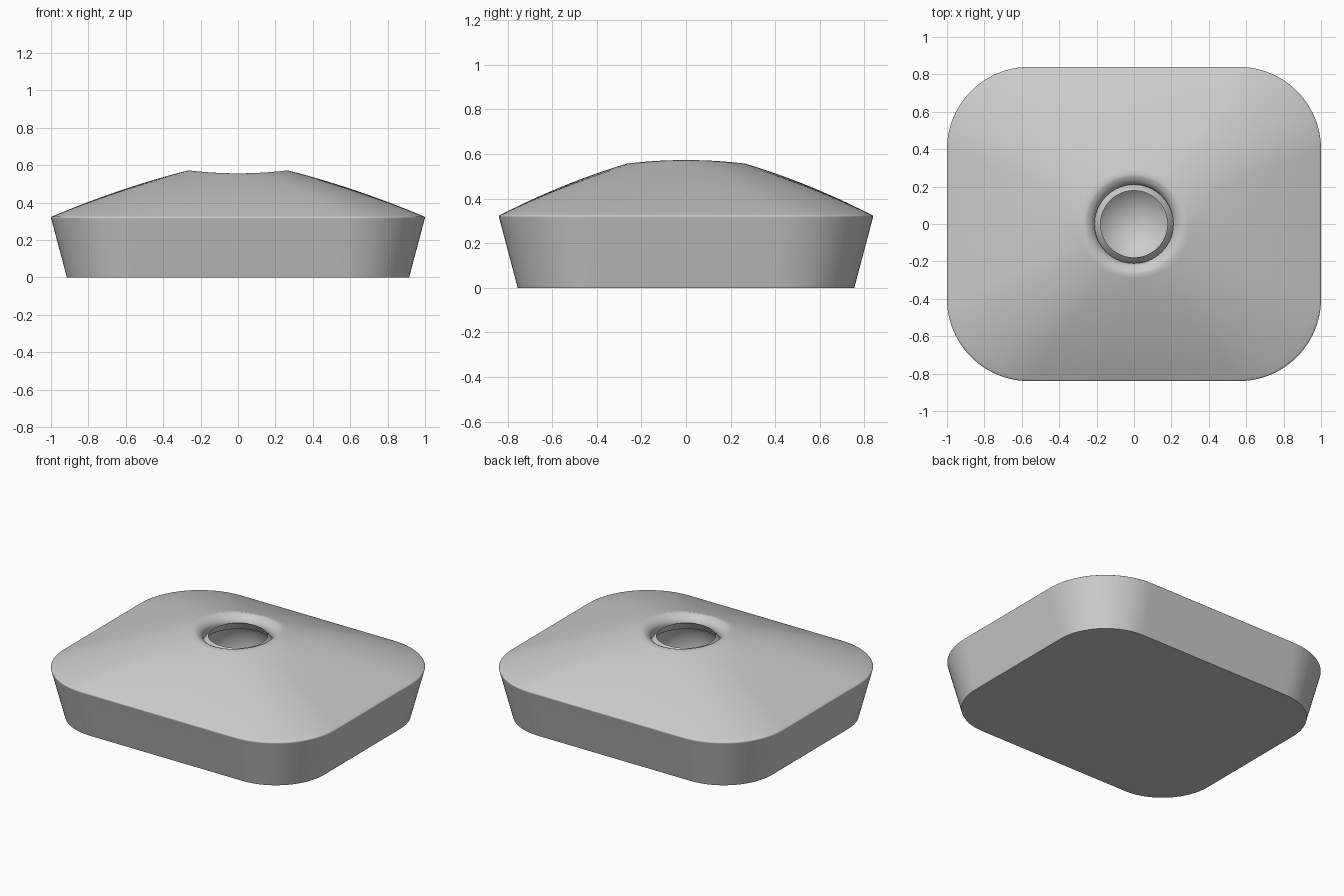
import bpy, bmesh, math

cube = bpy.data.objects.get("Cube")
if cube:
    bpy.data.objects.remove(cube, do_unlink=True)

HALF_X, HALF_Y, CORNER = 1.0, 0.84, 0.44
RIM_Z = 0.325
ARC, SIDE = 24, 20


def outline(inset):
    """Rounded rectangle, moved inward by inset, with evenly split sides."""
    r = CORNER - inset
    cx, cy = HALF_X - CORNER, HALF_Y - CORNER
    corners = []
    for k, (sx, sy) in enumerate([(1, 1), (-1, 1), (-1, -1), (1, -1)]):
        angles = [(k + i / ARC) * math.pi / 2 for i in range(ARC + 1)]
        corners.append([(sx * cx + r * math.cos(a), sy * cy + r * math.sin(a)) for a in angles])
    points = []
    for k, arc in enumerate(corners):
        points += arc
        (ax, ay), (bx, by) = arc[-1], corners[(k + 1) % 4][0]
        points += [(ax + (bx - ax) * i / SIDE, ay + (by - ay) * i / SIDE) for i in range(1, SIDE)]
    return points


RAYS = [math.atan2(y, x) for x, y in outline(0)]


def lip_z(a):
    return 0.565 + 0.008 * math.cos(2 * a)


def round_ring(radius, drop):
    """Circle around the opening, following the wavy lip."""
    return [(radius * math.cos(a), radius * math.sin(a), lip_z(a) - drop) for a in RAYS]


rings = []
# Sloping side wall and small rounded rim
for inset, z in [(0.085, 0), (0.004, 0.305), (0.001, 0.316), (0, 0.321), (0.003, RIM_Z)]:
    rings.append([(x, y, z) for x, y in outline(inset)])

# Domed top, blended from the rounded rectangle to the circular lip
edge = outline(0.012)
STEPS = 24
for i in range(STEPS):
    t = i / STEPS
    ring = []
    for (x, y), a in zip(edge, RAYS):
        ix, iy = 0.265 * math.cos(a), 0.265 * math.sin(a)
        z = RIM_Z + 0.004 + (lip_z(a) - RIM_Z - 0.004) * t + 0.06 * t * (1 - t)
        ring.append((x + (ix - x) * t, y + (iy - y) * t, z))
    rings.append(ring)

# Rounded lip turning down into the opening
for i in range(9):
    b = math.radians(22 + 68 * i / 8)
    rings.append(round_ring(0.265 - 0.055 * (math.sin(b) - 0.37) / 0.63,
                            0.06 * (0.93 - math.cos(b))))

# Hollow bowl below the opening
BOWL_R, BOWL_Z = 0.26, 0.34
for i in range(20):
    b = math.radians(54 - 141 * i / 19)
    r, z = BOWL_R * math.cos(b), BOWL_Z + BOWL_R * math.sin(b)
    if i == 0:
        r, z = 0.21, 0.475
    rings.append([(r * math.cos(a), r * math.sin(a), z) for a in RAYS])

bm = bmesh.new()
loops = [[bm.verts.new(p) for p in ring] for ring in rings]
count = len(RAYS)
for lower, upper in zip(loops, loops[1:]):
    for i in range(count):
        j = (i + 1) % count
        bm.faces.new((lower[i], lower[j], upper[j], upper[i]))
bm.faces.new(loops[0][::-1])
bm.faces.new(loops[-1])
bmesh.ops.recalc_face_normals(bm, faces=bm.faces)
mesh = bpy.data.meshes.new("domed_body")
bm.to_mesh(mesh)
bm.free()

body = bpy.data.objects.new("domed_body", mesh)
bpy.context.collection.objects.link(body)

# Plain grey finish
grey = bpy.data.materials.new("plain_grey")
grey.use_nodes = True
colour = (0.6, 0.6, 0.6, 1)
grey.diffuse_color = colour
grey.node_tree.nodes["Principled BSDF"].inputs["Base Color"].default_value = colour
mesh.materials.append(grey)

bpy.ops.object.select_all(action="DESELECT")
body.select_set(True)
bpy.context.view_layer.objects.active = body
bpy.ops.object.shade_smooth_by_angle(angle=math.radians(60))
